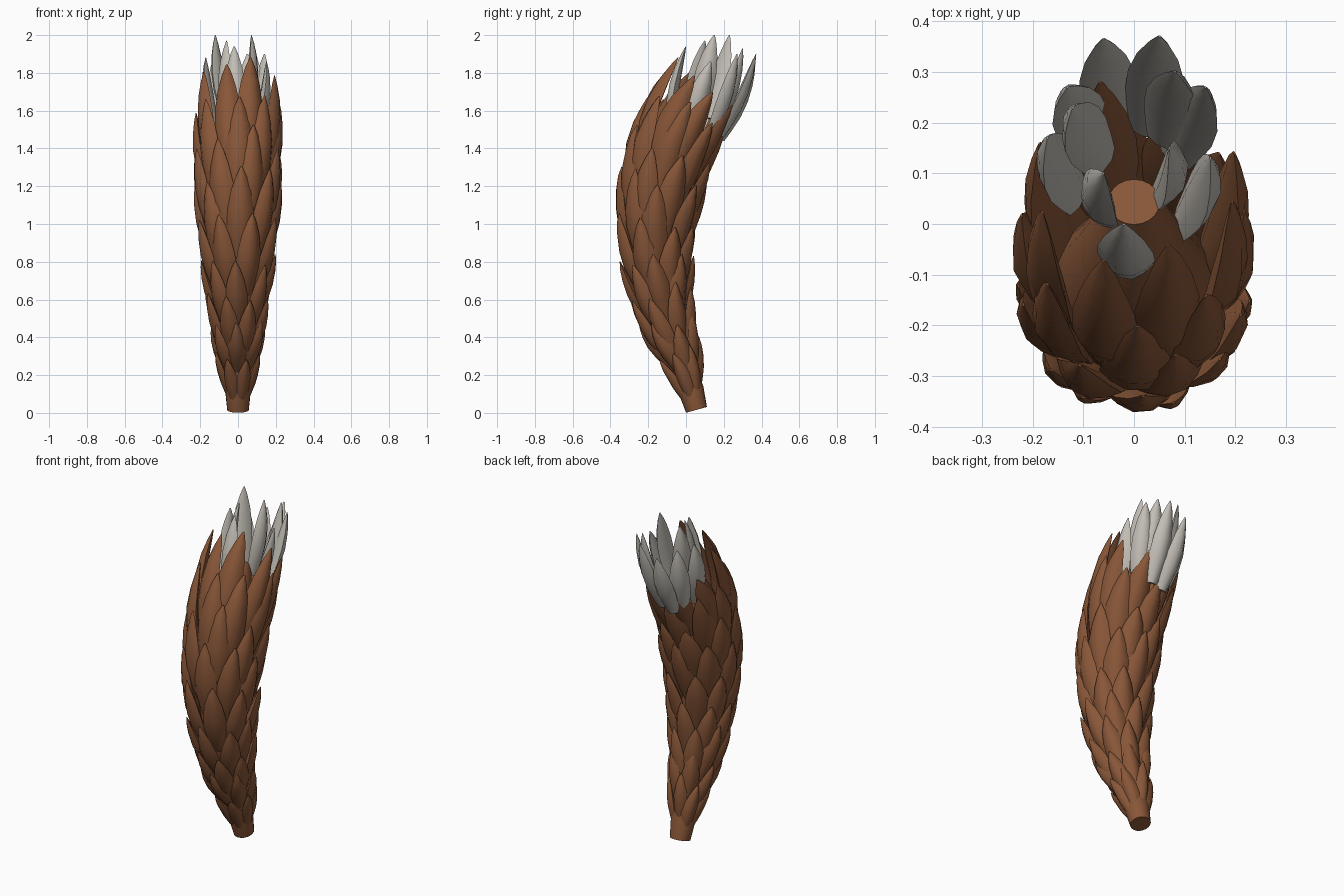
import bpy, bmesh, math, random
from mathutils import Vector

if "Cube" in bpy.data.objects:
    bpy.data.objects.remove(bpy.data.objects["Cube"])

random.seed(4)

# axis of the curved body: y offset and outer radius at z = 0, 0.2, 0.4 ...
AXIS_Y = [.06, .005, -.07, -.125, -.155, -.155, -.13, -.08, .01, .13, .26]
RADIUS = [.055, .083, .128, .160, .187, .208, .222, .225, .215, .192, .16]


def lookup(table, z):
    f = max(0, min(z / 0.2, len(table) - 1.001))
    i = int(f)
    return table[i] + (table[i + 1] - table[i]) * (f - i)


def axis(z):
    return Vector((0, lookup(AXIS_Y, z), z))


def radial(z, ang):
    """Outward direction square to the axis; angle 0 faces the front."""
    tan = (axis(min(z + .12, 1.99)) - axis(max(z - .12, 0))).normalized()
    side = Vector((1, 0, 0))
    front = side.cross(tan)
    if front.y > 0:
        front = -front
    return front * math.cos(ang) + side * math.sin(ang)


def material(name, rgb):
    m = bpy.data.materials.new(name)
    m.diffuse_color = (*rgb, 1)
    m.use_nodes = True
    m.node_tree.nodes["Principled BSDF"].inputs["Base Color"].default_value = m.diffuse_color
    return m


def finish(bm, name, mat):
    bmesh.ops.recalc_face_normals(bm, faces=bm.faces)
    me = bpy.data.meshes.new(name)
    bm.to_mesh(me)
    bm.free()
    ob = bpy.data.objects.new(name, me)
    bpy.context.collection.objects.link(ob)
    me.materials.append(mat)
    bpy.ops.object.select_all(action='DESELECT')
    bpy.context.view_layer.objects.active = ob
    ob.select_set(True)
    bpy.ops.object.shade_smooth_by_angle(angle=math.radians(50))


def loft(bm, rings):
    vs = [[bm.verts.new(p) for p in r] for r in rings]
    n = len(vs[0])
    for a, b in zip(vs, vs[1:]):
        for i in range(n):
            bm.faces.new((a[i], a[(i + 1) % n], b[(i + 1) % n], b[i]))
    bm.faces.new(vs[0][::-1])
    bm.faces.new(vs[-1])


# leaf outline (position along length, share of width) and cross-section
OUTLINE = [(0, .65), (.15, .83), (.35, 1), (.55, .97), (.75, .72), (.9, .38), (1, .06)]
SECTION = [(-1, 0), (-.72, .5), (-.28, .95), (.28, .95), (.72, .5), (1, 0),
           (.4, -.4), (-.4, -.4)]


def leaf(bm, centre, out, width, thick):
    """centre(t) gives the middle line from base to tip."""
    rings = []
    side = (centre(1) - centre(0)).cross(out).normalized()
    for t, w in OUTLINE:
        c = centre(t)
        rings.append([c + side * (u * w * width / 2) + out * (v * thick * w)
                      for u, v in SECTION])
    loft(bm, rings)


brown = material("bark brown", (.25, .095, .04))
white = material("pale grey", (.54, .51, .46))

# core: stem and body hidden under the scales, tapering to the crown
bm = bmesh.new()
rings = []
for k in range(17):
    z = .016 + 1.64 * k / 16
    r = lookup(RADIUS, z) - min(.06, max(0, (z - .1) * .2))
    r -= max(0, z - 1.25) * .24
    rings.append([axis(z) + radial(z, 2 * math.pi * i / 20) * r for i in range(20)])
loft(bm, rings)
finish(bm, "core_stem", brown)

# overlapping brown scales: (start height, length, number, width)
ROWS = [(.10, .25, 7, .085), (.20, .28, 7, .10), (.32, .33, 8, .112),
        (.47, .36, 8, .125), (.62, .40, 8, .135), (.79, .43, 8, .145),
        (.96, .45, 8, .15), (1.13, .47, 8, .15), (1.27, .48, 8, .145)]
bm = bmesh.new()
for row, (z0, length, count, width) in enumerate(ROWS):
    for i in range(count):
        ang = 2 * math.pi * (i + .5 * ((row + 1) % 2)) / count + random.uniform(-.1, .1)
        za = z0 + random.uniform(-.04, .04)
        slope = min(.08, .03 + za * .1)

        def centre(t, za=za, ang=ang, length=length, slope=slope):
            z = za + length * t
            return axis(z) + radial(z, ang) * (lookup(RADIUS, z) + .006 - slope * (1 - t))

        leaf(bm, centre, radial(za + length / 2, ang), width, .026 + slope * .24)
finish(bm, "brown_scales", brown)

# pale crown leaves: tip, then base
CROWN = [((-.02, .0, 1.94), (-.01, -.085, 1.49)), ((-.06, .1, 1.97), (-.05, .02, 1.55)),
         ((.07, .15, 2.0), (.045, .06, 1.58)), ((-.12, .23, 2.0), (-.06, .12, 1.56)),
         ((.15, .13, 1.86), (.09, .0, 1.49)), ((-.17, .17, 1.88), (-.11, .05, 1.48)),
         ((.14, .27, 1.9), (.08, .13, 1.48)), ((-.13, .27, 1.87), (-.08, .15, 1.47)),
         ((.05, .37, 1.9), (.03, .18, 1.47)), ((-.06, .365, 1.84), (-.04, .18, 1.45)),
         ((.08, .30, 1.93), (.06, .16, 1.52))]
bm = bmesh.new()
for tip, base in CROWN:
    tip, base = Vector(tip), Vector(base)
    along = (tip - base).normalized()
    mid = (tip + base) / 2
    out = Vector((mid.x, mid.y - axis(mid.z).y + .01, 0))
    out = (out - along * out.dot(along)).normalized()

    def centre(t, base=base, tip=tip, out=out):
        return base.lerp(tip, t) + out * (.012 * math.sin(math.pi * t))

    leaf(bm, centre, out, .115, .038)
finish(bm, "pale_crown_leaves", white)
